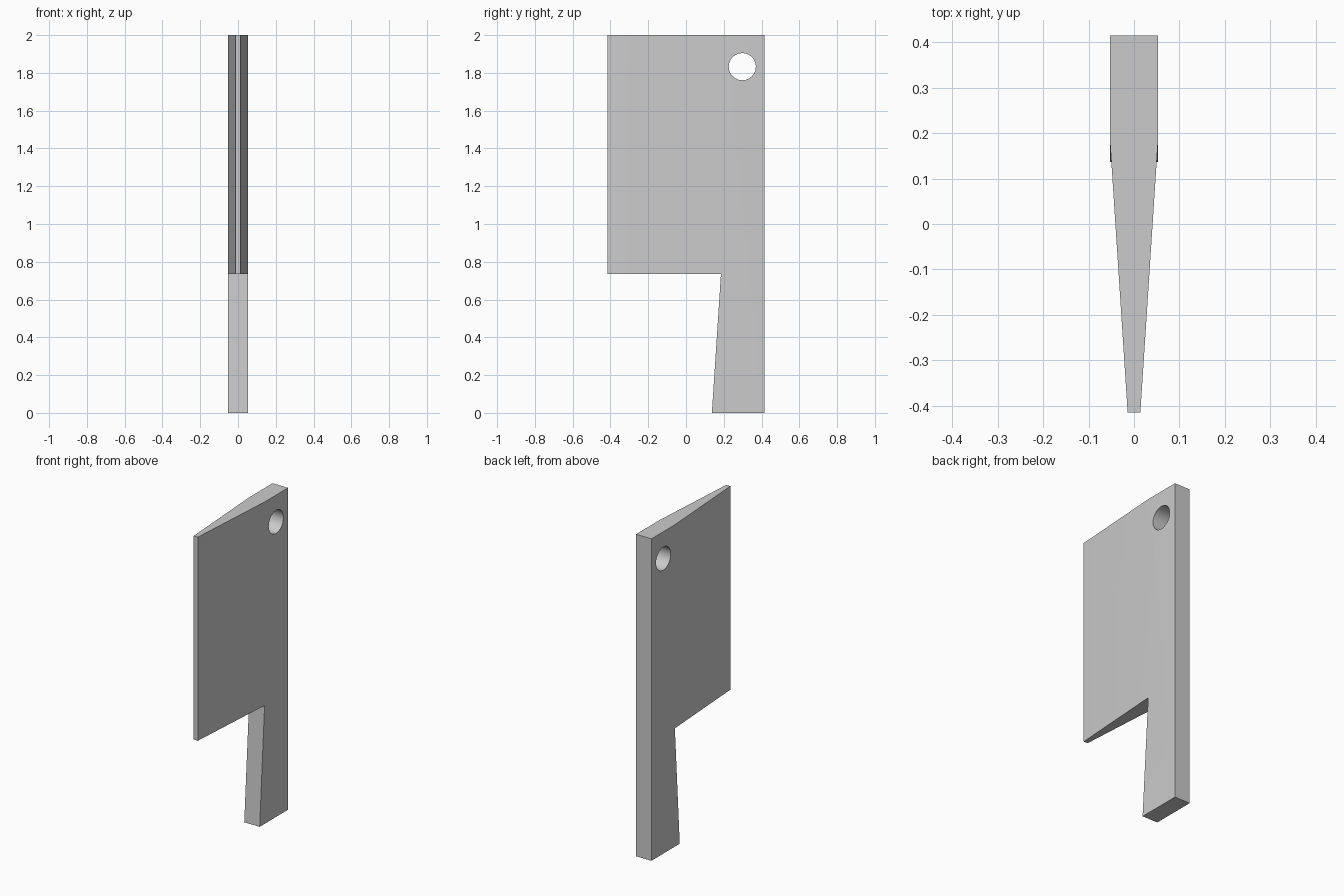
import bpy, bmesh, math

if "Cube" in bpy.data.objects:
    bpy.data.objects.remove(bpy.data.objects["Cube"])

THICK, EDGE = 0.053, 0.014   # half thickness of spine / cutting edge

# Outline in (y, z, half thickness), walked once around the cleaver
outline = [
    (0.137, 0.0, THICK),      # handle end, front
    (0.415, 0.0, THICK),      # handle end, back
    (0.415, 2.0, THICK),      # spine top
    (0.185, 2.0, THICK),      # start of the blade taper, top
    (-0.415, 2.0, EDGE),      # cutting edge, top
    (-0.415, 0.735, EDGE),    # cutting edge, bottom
    (0.185, 0.735, THICK),    # start of the blade taper, bottom
]
spine_loop = [0, 1, 2, 3, 6]
blade_loop = [6, 3, 4, 5]

# Cleaver body: flat spine and handle with a tapered blade
bm = bmesh.new()
sides = [[bm.verts.new((s * t, y, z)) for y, z, t in outline] for s in (1, -1)]
for side in sides:
    for loop in (spine_loop, blade_loop):
        bm.faces.new([side[i] for i in loop])
# Rim faces, split at the taper so every face stays flat
right, left = sides
n = len(outline)
for i in range(n):
    j = (i + 1) % n
    bm.faces.new((right[i], right[j], left[j], left[i]))
bmesh.ops.recalc_face_normals(bm, faces=bm.faces)
mesh = bpy.data.meshes.new("cleaver")
bm.to_mesh(mesh)
bm.free()
cleaver = bpy.data.objects.new("cleaver", mesh)
bpy.context.collection.objects.link(cleaver)

# Hanging hole near the top of the spine
bpy.ops.mesh.primitive_cylinder_add(vertices=24, radius=0.072, depth=0.4,
                                    location=(0, 0.298, 1.833),
                                    rotation=(0, math.pi / 2, 0))
cutter = bpy.context.object
cutter.name = "hole_cutter"
cutter.hide_render = True
cut = cleaver.modifiers.new("hanging_hole", 'BOOLEAN')
cut.operation = 'DIFFERENCE'
cut.solver = 'EXACT'
cut.object = cutter

# Apply the cut, then smooth only the hole wall
bpy.ops.object.select_all(action='DESELECT')
cleaver.select_set(True)
bpy.context.view_layer.objects.active = cleaver
bpy.ops.object.modifier_apply(modifier=cut.name)
bpy.data.objects.remove(cutter, do_unlink=True)
bpy.ops.object.shade_smooth_by_angle(angle=math.radians(20))
